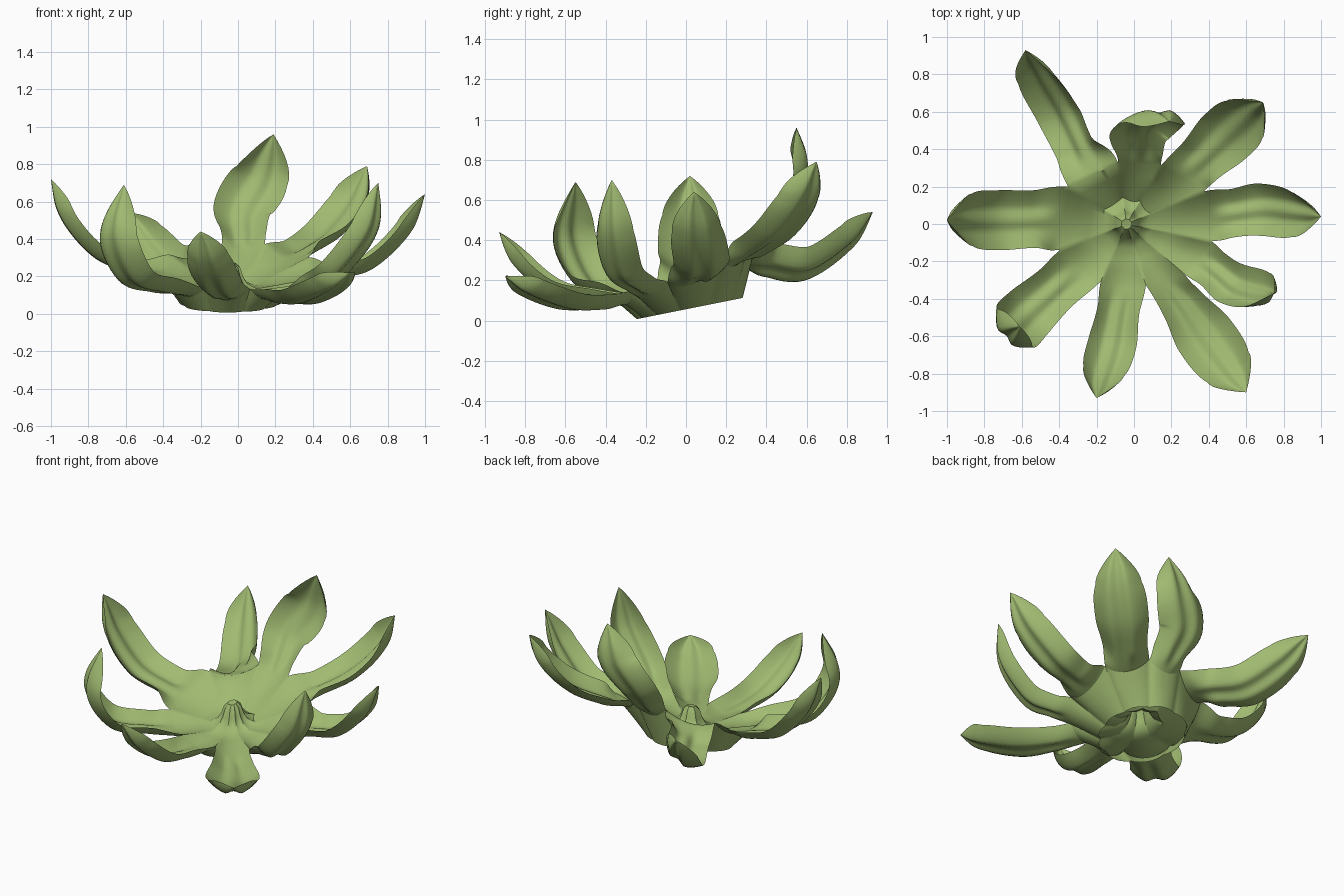
import bpy, bmesh, math
from mathutils import Vector, Matrix

if "Cube" in bpy.data.objects:
    bpy.data.objects.remove(bpy.data.objects["Cube"])

CENTRE = Vector((-0.04, 0.0, 0.0))
COLS, STEPS = 16, 8          # strips across a petal, rows per path segment

green = bpy.data.materials.new("leaf_green")
green.diffuse_color = (0.35, 0.49, 0.165, 1)
green.use_nodes = True
green.node_tree.nodes["Principled BSDF"].inputs["Base Color"].default_value = green.diffuse_color

# petals counter-clockwise from the right: belly point, tip point, half width
petals = [
    ((.7, .08, .26), (1, .04, .64), .14),
    ((.5, .48, .44), (.69, .65, .79), .16),
    ((.03, .52, .55), (.19, .55, .96), .16),
    ((-.38, .6, .25), (-.58, .93, .54), .14),
    ((-.74, .02, .31), (-1, .02, .72), .16),
    ((-.58, -.49, .19), (-.61, -.55, .69), .15),
    ((-.12, -.66, .15), (-.2, -.93, .44), .13),
    ((.38, -.6, .08), (.6, -.9, .22), .16),
    ((.55, -.34, .24), (.75, -.37, .7), .12),
]


def spline(pts, t):
    """Catmull-Rom through pts, t from 0 to len(pts)-1."""
    i = min(int(t), len(pts) - 2)
    u = t - i
    b, c = pts[i], pts[i + 1]
    a = pts[i - 1] if i > 0 else b * 2 - c
    d = pts[i + 2] if i + 2 < len(pts) else c * 2 - b
    return 0.5 * (b * 2 + (c - a) * u + (a * 2 - b * 5 + c * 4 - d) * u * u
                  + (b * 3 - a - c * 3 + d) * u ** 3)


def smooth(x):
    x = max(0.0, min(1.0, x))
    return x * x * (3 - 2 * x)


def flat(v):
    return Vector((v.x, v.y, 0))


def notch(i):
    """Point where petal i-1 parts from petal i, halfway between their directions."""
    a, b = (flat(Vector(petals[k % len(petals)][0])).normalized() for k in (i - 1, i))
    d = (a + b).normalized()
    p = d * (.33 + .1 * d.x ** 2)
    p.z = .215 + .25 * p.y + .25 * max(0, p.y)
    return p


def midline(root, belly, tip, root_half, width):
    """Path and half widths; steeper petals bulge outward below the tip."""
    rise = tip - belly
    steep = (rise.z / rise.length) ** 12
    neck = root.lerp(belly, .45) - Vector((0, 0, .01))
    shoulder = (belly + flat(rise) * .6 + Vector((0, 0, rise.z * .45))
                + flat(belly).normalized() * (.11 * steep))
    return ([root, neck, belly, shoulder, tip],
            [root_half, (root_half + width) * .45, width, width * (.86 + .1 * steep), 0.0])


def add_grid(bm, rows, flip=False):
    grid = [[bm.verts.new(p) for p in row] for row in rows]
    for a, b in zip(grid, grid[1:]):
        for j in range(COLS):
            q = [a[j], b[j], b[j + 1], a[j + 1]]
            bm.faces.new(q[::-1] if flip else q)


def build_petal(bm, right, left, belly, tip, width, bank):
    vs = [-1 + 2 * j / COLS for j in range(COLS + 1)]
    root = [right.lerp(left, (v + 1) / 2) - Vector((0, 0, .045 * (1 - v * v))) for v in vs]
    mids, half = midline(root[COLS // 2], belly, tip, (left - right).length / 2, width)
    axis = mids[2] - mids[0]
    side0 = Vector((-axis.y, axis.x, 0)).normalized()
    last = len(mids) - 1

    # blade: upper and lower skins meeting at the rim
    upper, lower = [], []
    for k in range(last * STEPS + 1):
        t = k / STEPS
        m = spline(mids, t)
        tan = (spline(mids, min(t + .05, last)) - spline(mids, max(t - .05, 0))).normalized()
        side = (side0 - tan * side0.dot(tan)).normalized()
        s = smooth(t)
        side = Matrix.Rotation(bank * s, 3, tan) @ side
        up = tan.cross(side)
        w = spline(half, t) if t < last - 1 else half[-2] * (1 - (t - last + 1) ** 1.8)
        full = min(1, w / .11)
        top, low = [], []
        for j, v in enumerate(vs):
            ridge = .03 * smooth(1 - 2.2 * abs(v))
            off = side * (w * v) + up * (full * (.075 * (abs(v) ** 1.7 - .3) + ridge))
            p = m + (root[j] - mids[0]).lerp(off, s)
            top.append(p)
            low.append(p - up * (.018 * (1 - v ** 4) * full))
        upper.append(top)
        lower.append(low)
    add_grid(bm, upper)
    add_grid(bm, lower, True)

    # bowl floor rising to the central knob
    rays = [flat(p - CENTRE).normalized() for p in root]
    floor = []
    for r, z in [(0, .265), (.026, .27), (.045, .25), (.06, .2), (.08, .165), (.125, .14)]:
        row = [CENTRE + d * r * (1 + .15 * v * v) for d, v in zip(rays, vs)]
        floor.append([Vector((p.x, p.y, z + .2 * p.y)) for p in row])
    rim = floor[-1]
    for f in (.33, .67, 1):
        floor.append([a.lerp(b, f) for a, b in zip(rim, root)])
    add_grid(bm, floor)

    # open tilted skirt underneath
    hem = []
    for d, v in zip(rays, vs):
        p = CENTRE + Vector((-.01, .02, 0)) + d * (.25 + .015 * (1 - v * v))
        p.z = max(0, .056 + .2 * p.y)
        hem.append(p)
    add_grid(bm, [[a.lerp(b, f / 3) for a, b in zip(lower[0], hem)] for f in range(4)], True)


bm = bmesh.new()
for i, (belly, tip, width) in enumerate(petals):
    bank = -.6 if i == 3 else 0      # the back left petal leans sideways
    build_petal(bm, notch(i), notch(i + 1), Vector(belly), Vector(tip), width, bank)
bmesh.ops.remove_doubles(bm, verts=bm.verts, dist=0.0008)
mesh = bpy.data.meshes.new("leaf_rosette")
bm.to_mesh(mesh)
bm.free()
mesh.materials.append(green)
rosette = bpy.data.objects.new("leaf_rosette", mesh)
bpy.context.collection.objects.link(rosette)
bpy.context.view_layer.objects.active = rosette
rosette.select_set(True)
bpy.ops.object.shade_smooth_by_angle(angle=math.radians(50))
